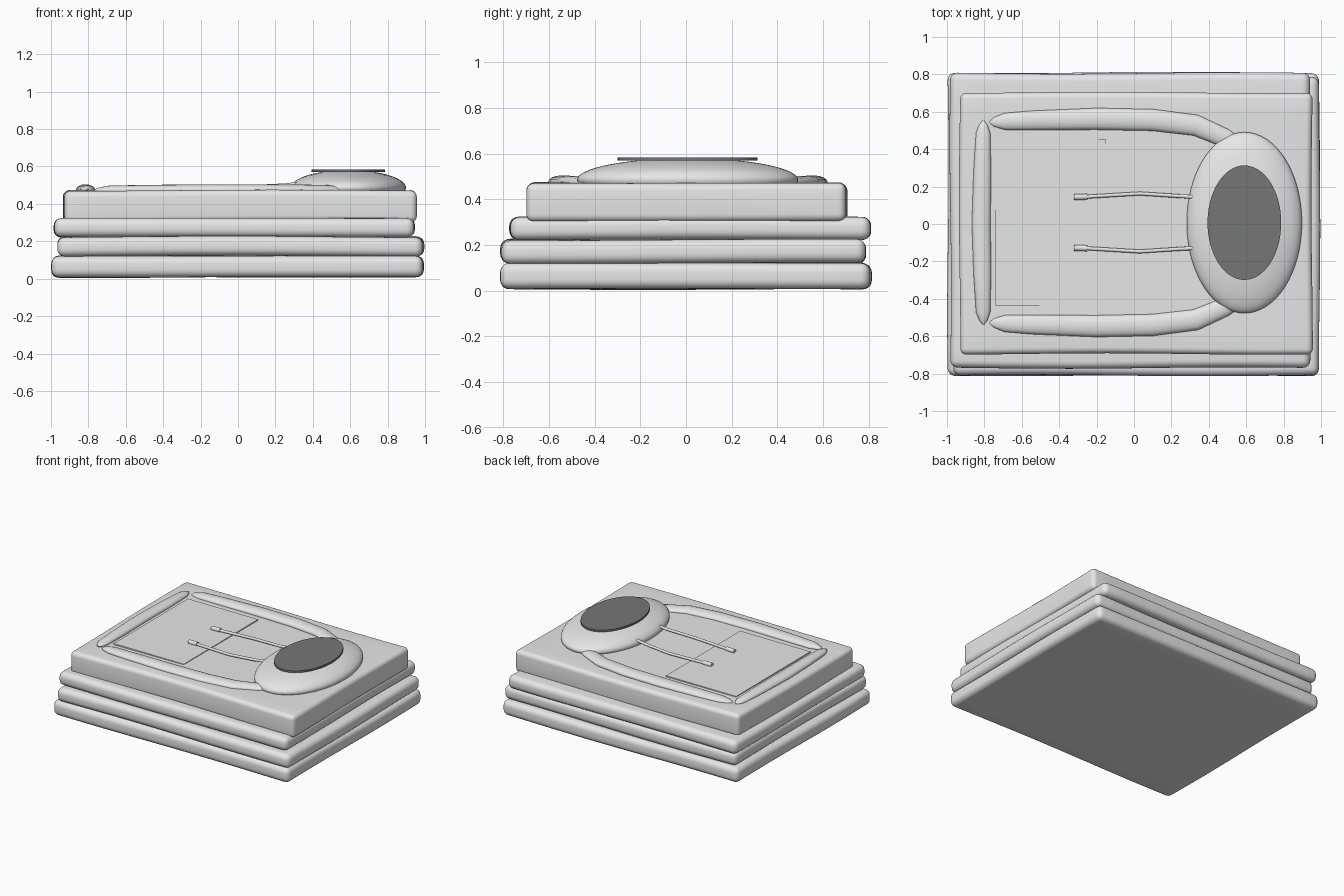
import bpy, bmesh, math
from mathutils import Vector

if "Cube" in bpy.data.objects:
    bpy.data.objects.remove(bpy.data.objects["Cube"])


def mat(name, c):
    m = bpy.data.materials.new(name)
    m.diffuse_color = (c, c, c, 1)
    m.use_nodes = True
    m.node_tree.nodes["Principled BSDF"].inputs["Base Color"].default_value = m.diffuse_color
    return m


FABRIC = mat("light_grey_fabric", 0.8)
INNER = mat("dark_grey_lining", 0.18)


def finish(bm, name, material, angle=40):
    bmesh.ops.recalc_face_normals(bm, faces=bm.faces[:])
    me = bpy.data.meshes.new(name)
    bm.to_mesh(me)
    bm.free()
    ob = bpy.data.objects.new(name, me)
    bpy.context.collection.objects.link(ob)
    me.materials.append(material)
    bpy.ops.object.select_all(action='DESELECT')
    ob.select_set(True)
    bpy.context.view_layer.objects.active = ob
    bpy.ops.object.shade_smooth_by_angle(angle=math.radians(angle))
    return ob


def slab(name, x0, x1, y0, y1, z0, z1, r, phase=0.0, wobble=0.004):
    """Rounded, slightly uneven folded cloth block."""
    bm = bmesh.new()
    bmesh.ops.create_cube(bm, size=1)
    for v in bm.verts:
        v.co = Vector(((x0 + x1) / 2 + v.co.x * (x1 - x0),
                       (y0 + y1) / 2 + v.co.y * (y1 - y0),
                       (z0 + z1) / 2 + v.co.z * (z1 - z0)))
    if r:
        bmesh.ops.bevel(bm, geom=bm.edges[:], offset=r, segments=5,
                        profile=0.5, affect='EDGES')
    if wobble:
        for axis, lo, hi in ((0, x0, x1), (1, y0, y1)):
            for i in range(1, 12):
                co, no = Vector(), Vector()
                co[axis] = lo + (hi - lo) * i / 12
                no[axis] = 1
                bmesh.ops.bisect_plane(bm, geom=bm.verts[:] + bm.edges[:] + bm.faces[:],
                                       plane_co=co, plane_no=no)
        for v in bm.verts:
            x, y, z = v.co
            v.co.z += wobble * math.sin(2.6 * x + phase) * math.cos(2.2 * y + phase)
            v.co.x += wobble * math.sin(4 * y + phase)
            v.co.y += wobble * math.sin(3.5 * x + 2 * phase)
    return finish(bm, name, FABRIC)


def tube(name, pts, flat=1.0, sides=16):
    """Horizontal tube through (x, y, z, half_width) points, flattened in z."""
    bm = bmesh.new()
    rings = []
    for i, p in enumerate(pts):
        a, b = pts[max(i - 1, 0)], pts[min(i + 1, len(pts) - 1)]
        t = Vector((b[0] - a[0], b[1] - a[1], 0)).normalized()
        side = Vector((-t.y, t.x, 0))
        rings.append([bm.verts.new(Vector(p[:3])
                      + side * p[3] * math.cos(k * math.tau / sides)
                      + Vector((0, 0, p[3] * flat * math.sin(k * math.tau / sides))))
                      for k in range(sides)])
    for a, b in zip(rings, rings[1:]):
        for k in range(sides):
            n = (k + 1) % sides
            bm.faces.new((a[k], a[n], b[n], b[k]))
    bm.faces.new(rings[0])
    bm.faces.new(rings[-1])
    return finish(bm, name, FABRIC, 60)


# folded layers
slab("bottom_layer", -0.995, 0.99, -0.81, 0.81, 0.008, 0.122, 0.04, 0.4)
slab("second_layer", -0.962, 0.992, -0.81, 0.785, 0.12, 0.224, 0.04, 1.7)
slab("third_layer", -0.982, 0.942, -0.77, 0.807, 0.222, 0.324, 0.04, 3.0)
slab("top_layer", -0.932, 0.952, -0.695, 0.703, 0.303, 0.472, 0.032, 4.2)

# front pocket panel
slab("pocket", -0.74, -0.15, -0.437, 0.455, 0.465, 0.479, 0, 0, 0)

# hood dome
HX, HY = 0.59, 0.007
bm = bmesh.new()
bmesh.ops.create_uvsphere(bm, u_segments=64, v_segments=32, radius=1)
for v in bm.verts:
    v.co = Vector((HX + v.co.x * 0.308, HY + v.co.y * 0.484, 0.486 + v.co.z * 0.095))
finish(bm, "hood", FABRIC)

# hood opening
bm = bmesh.new()
bmesh.ops.create_cone(bm, cap_ends=True, segments=64, radius1=1, radius2=1, depth=1)
for v in bm.verts:
    v.co = Vector((HX + v.co.x * 0.197, HY + v.co.y * 0.306, 0.577 + v.co.z * 0.014))
finish(bm, "hood_opening", INNER)

# sleeves, drawstrings and their tips, mirrored about the hood axis
sleeve = [(-0.772, 0.536, 0.473, 0.004), (-0.75, 0.537, 0.474, 0.024),
          (-0.69, 0.54, 0.475, 0.045), (-0.55, 0.546, 0.475, 0.051),
          (-0.2, 0.554, 0.476, 0.058), (0.1, 0.548, 0.476, 0.058),
          (0.33, 0.52, 0.476, 0.056), (0.48, 0.455, 0.475, 0.05),
          (0.58, 0.40, 0.473, 0.04)]
cord = [(0.36, 0.135, 0.515, 0.010), (0.26, 0.14, 0.50, 0.010),
        (0.03, 0.155, 0.489, 0.010), (-0.25, 0.138, 0.486, 0.010)]
tip = [(-0.25, 0.138, 0.487, 0.016), (-0.32, 0.136, 0.486, 0.016)]
for s, side in ((1, "left"), (-1, "right")):
    for nm, path, flat in (("sleeve", sleeve, 0.5), ("drawstring", cord, 1), ("drawstring_tip", tip, 1)):
        tube(f"{side}_{nm}", [(x, 0.008 + s * y, z, r) for x, y, z, r in path], flat)

# rolled hem across the lower end
hem = [(-0.805 - 0.012 * (1 - abs(t)), 0.008 + 0.545 * t, 0.477, r) for t, r in
       ((-1, 0.004), (-0.96, 0.022), (-0.88, 0.038), (-0.5, 0.047), (0, 0.05),
        (0.5, 0.047), (0.88, 0.038), (0.96, 0.022), (1, 0.004))]
tube("rolled_hem", hem, 0.55)
